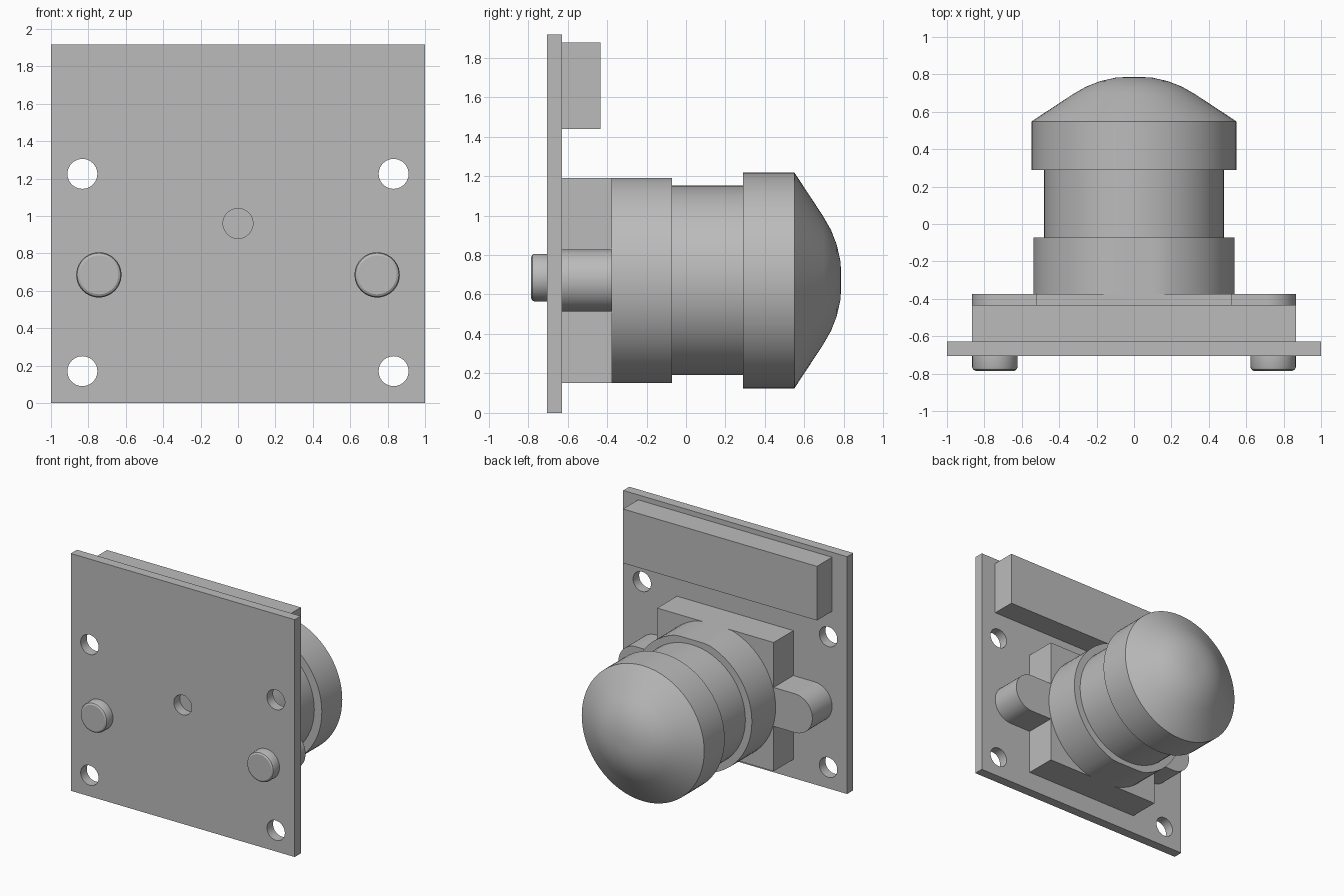
import bpy
import bmesh
from math import sin, cos, pi, radians

default_cube = bpy.data.objects.get("Cube")
if default_cube:
    bpy.data.objects.remove(default_cube, do_unlink=True)

# One grey finish for every part
grey = bpy.data.materials.new("plain_grey")
grey.use_nodes = True
colour = (0.5, 0.5, 0.5, 1)
grey.diffuse_color = colour
grey.node_tree.nodes["Principled BSDF"].inputs["Base Color"].default_value = colour

# Shared levels along the depth axis and the barrel axis height
PLATE_FRONT, PLATE_BACK, MOUNT_BACK = -0.705, -0.627, -0.375
AXIS_Z = 0.671
HALF_MOUNT = 0.52


def finish(name, bm, smooth=False):
    bmesh.ops.recalc_face_normals(bm, faces=bm.faces)
    mesh = bpy.data.meshes.new(name)
    bm.to_mesh(mesh)
    bm.free()
    mesh.materials.append(grey)
    obj = bpy.data.objects.new(name, mesh)
    bpy.context.collection.objects.link(obj)
    bpy.ops.object.select_all(action="DESELECT")
    obj.select_set(True)
    bpy.context.view_layer.objects.active = obj
    if smooth:
        bpy.ops.object.shade_smooth_by_angle(angle=radians(30))
    return obj


def prism(name, outline, y0, y1, smooth=False):
    """Extrude an (x, z) outline from y0 to y1."""
    bm = bmesh.new()
    face = bm.faces.new([bm.verts.new((x, y0, z)) for x, z in outline])
    new = bmesh.ops.extrude_face_region(bm, geom=[face])["geom"]
    bmesh.ops.translate(bm, vec=(0, y1 - y0, 0),
                        verts=[v for v in new if isinstance(v, bmesh.types.BMVert)])
    return finish(name, bm, smooth)


def box(name, x0, x1, y0, y1, z0, z1):
    return prism(name, [(x0, z0), (x1, z0), (x1, z1), (x0, z1)], y0, y1)


def lathe(name, profile, x=0, z=AXIS_Z, steps=64, flat=None):
    """Turn (y, radius) points about a depth axis; flat trims top and bottom."""
    bm = bmesh.new()
    rings = []
    for y, r in profile:
        ring = []
        for i in range(steps):
            a = 2 * pi * i / steps
            dz = r * sin(a)
            if flat:
                dz = max(-flat, min(flat, dz))
            ring.append(bm.verts.new((x + r * cos(a), y, z + dz)))
        rings.append(ring)
    for a, b in zip(rings, rings[1:]):
        for i in range(steps):
            j = (i + 1) % steps
            bm.faces.new((a[i], a[j], b[j], b[i]))
    bm.faces.new(rings[0])
    bm.faces.new(rings[-1])
    return finish(name, bm, True)


# Base plate with four corner holes and a central hole
plate = box("base_plate", -1, 1, PLATE_FRONT, PLATE_BACK, 0, 1.916)
holes = [(s * 0.832, z) for s in (-1, 1) for z in (0.17, 1.225)] + [(0, 0.96)]
for x, z in holes:
    cutter = lathe("hole_cutter", [(-0.9, 0.08), (-0.5, 0.08)], x, z, 40)
    cutter.hide_render = True
    cut = plate.modifiers.new("hole", "BOOLEAN")
    cut.operation = "DIFFERENCE"
    cut.solver = "EXACT"
    cut.object = cutter
    bpy.context.view_layer.objects.active = plate
    bpy.ops.object.modifier_apply(modifier=cut.name)
    bpy.data.objects.remove(cutter, do_unlink=True)
bpy.ops.object.select_all(action="DESELECT")
plate.select_set(True)
bpy.ops.object.shade_smooth_by_angle(angle=radians(30))

# Connector bar near the top of the plate
box("connector_bar", -0.866, 0.866, PLATE_BACK, -0.434, 1.439, 1.876)

# Square mount behind the barrel
box("square_mount", -HALF_MOUNT, HALF_MOUNT, PLATE_BACK, MOUNT_BACK,
    AXIS_Z - HALF_MOUNT, AXIS_Z + HALF_MOUNT)

# Rounded side lugs, each with a screw head on the plate front
LUG_R = 0.157
for side, s in (("left", 1), ("right", -1)):
    outline = [(s * HALF_MOUNT, AXIS_Z - LUG_R)]
    for i in range(25):
        a = -pi / 2 + pi * i / 24
        outline.append((s * (0.709 + LUG_R * cos(a)), AXIS_Z + LUG_R * sin(a)))
    outline.append((s * HALF_MOUNT, AXIS_Z + LUG_R))
    prism(side + "_lug", outline, PLATE_BACK, MOUNT_BACK, True)
    lathe(side + "_screw_head",
          [(PLATE_FRONT, 0.121), (-0.766, 0.121), (-0.778, 0.116), (-0.785, 0.104)],
          s * 0.744, 0.685, 40)

# Lens barrel: trimmed collar, narrow body and wide cap with a domed lens
lathe("barrel_collar", [(MOUNT_BACK, 0.538), (-0.072, 0.538)], flat=HALF_MOUNT)
lathe("barrel_body", [(-0.072, 0.48), (0.288, 0.48)])
lathe("lens_cap", [(0.288, 0.547), (0.549, 0.547)])
lathe("lens_dome", [(0.549, 0.547), (0.695, 0.325), (0.735, 0.255),
                    (0.764, 0.18), (0.782, 0.1), (0.786, 0.04)])
